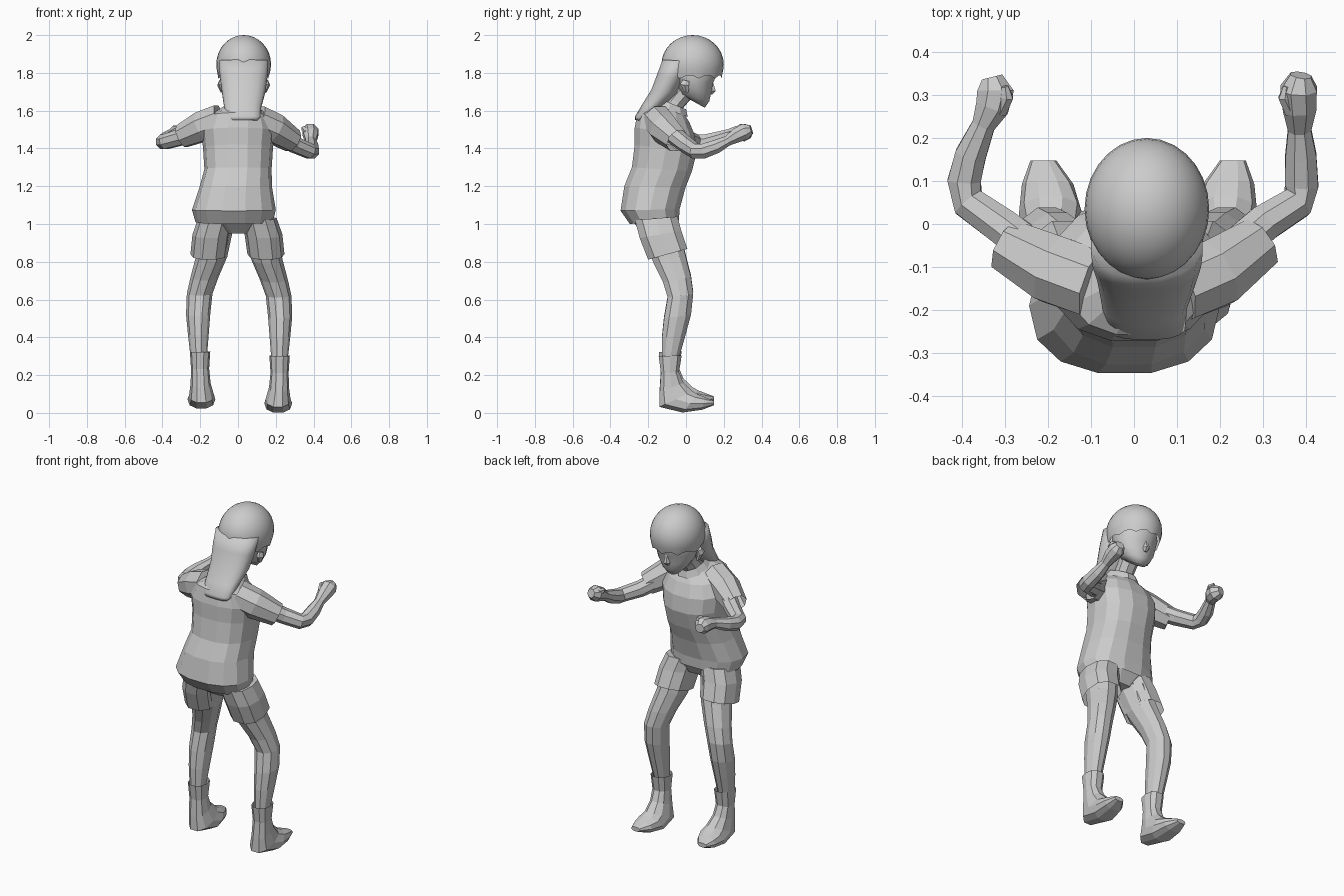
import bpy, bmesh, math
from mathutils import Vector


def skin(name, rings, cap_start=True, cap_end=True, smooth=False):
    """Bridge a list of equal-length point rings into one mesh."""
    bm = bmesh.new()
    vs = [[bm.verts.new(p) for p in r] for r in rings]
    n = len(vs[0])
    for a, b in zip(vs, vs[1:]):
        for i in range(n):
            j = (i + 1) % n
            bm.faces.new((a[i], a[j], b[j], b[i]))
    if cap_start:
        bm.faces.new(vs[0])
    if cap_end:
        bm.faces.new(vs[-1])
    bmesh.ops.recalc_face_normals(bm, faces=bm.faces)
    return finish(name, bm, smooth)


def finish(name, bm, smooth=False):
    me = bpy.data.meshes.new(name)
    bm.to_mesh(me)
    bm.free()
    for p in me.polygons:
        p.use_smooth = smooth
    ob = bpy.data.objects.new(name, me)
    bpy.context.collection.objects.link(ob)
    return ob


def loft(name, sections, n=10, power=1.0, side=1, dx=0.0, dz=0.0, **kw):
    """Sections: (x, half width, back y, back z, front y, front z)."""
    rings = []
    for x, w, ya, za, yb, zb in sections:
        ring = []
        for i in range(n):
            t = 2 * math.pi * (i + 0.5) / n
            c, s = math.cos(t), math.sin(t)
            c = math.copysign(abs(c) ** power, c)
            s = math.copysign(abs(s) ** power, s)
            ring.append((side * (x + dx) + w * s,
                         (ya + yb) / 2 + c * (yb - ya) / 2,
                         (za + zb) / 2 + c * (zb - za) / 2 + dz))
        rings.append(ring)
    return skin(name, rings, **kw)


def tube(name, path, n=8, **kw):
    """Path: (x, y, z, radius)."""
    pts = [Vector(p[:3]) for p in path]
    rings = []
    for i, p in enumerate(pts):
        t = (pts[min(i + 1, len(pts) - 1)] - pts[max(i - 1, 0)]).normalized()
        u = t.cross(Vector((0, 0, 1))).normalized()
        v = u.cross(t)
        r = path[i][3]
        rings.append([p + r * (math.cos(a) * u + math.sin(a) * v)
                      for a in (2 * math.pi * (k + 0.5) / n for k in range(n))])
    return skin(name, rings, **kw)


# shirt body, leaning forward
loft("shirt", [
    (-.02, .205, -.30, 1.00, -.035, 1.02),
    (-.022, .222, -.35, 1.07, -.03, 1.08),
    (-.012, .192, -.33, 1.20, .00, 1.19),
    (.0, .178, -.29, 1.30, .035, 1.28),
    (.0, .185, -.275, 1.42, .06, 1.38),
    (.0, .195, -.275, 1.51, .05, 1.47),
    (.005, .165, -.26, 1.59, .02, 1.54),
    (.015, .08, -.19, 1.65, -.01, 1.585)],
    n=14, power=.85, cap_start=False, cap_end=False)

# collar and neck
loft("collar", [
    (.015, .095, -.20, 1.645, .015, 1.565),
    (.02, .075, -.17, 1.675, .005, 1.605)], n=10, cap_start=False, cap_end=False)
tube("neck", [(.015, -.10, 1.58, .06), (.02, -.05, 1.65, .052), (.025, .0, 1.71, .055)])

# face
loft("head", [
    (.03, .115, -.08, 1.88, .16, 1.85),
    (.03, .125, -.08, 1.82, .165, 1.79),
    (.03, .12, -.07, 1.77, .145, 1.745),
    (.03, .108, -.05, 1.73, .135, 1.695),
    (.03, .08, -.03, 1.69, .125, 1.65),
    (.03, .045, .01, 1.665, .10, 1.615)], n=16, smooth=True)
loft("nose", [
    (.03, .008, .12, 1.75, .145, 1.75),
    (.03, .02, .115, 1.70, .16, 1.705),
    (.03, .012, .115, 1.685, .14, 1.685)], n=6)
for s, label in ((-1, "left"), (1, "right")):
    loft(label + "_ear", [
        (.03 * s + .118, .012, -.02, 1.765, .02, 1.755),
        (.03 * s + .124, .016, -.035, 1.74, .02, 1.73),
        (.03 * s + .112, .010, -.01, 1.70, .015, 1.695)], n=6, side=s)

# hair cap with a jagged fringe
bm = bmesh.new()
bmesh.ops.create_uvsphere(bm, u_segments=28, v_segments=16, radius=1)
bmesh.ops.delete(bm, geom=[v for v in bm.verts if v.co.z < -.45], context='VERTS')
edge = sorted((v for v in bm.verts if v.is_boundary),
              key=lambda v: math.atan2(v.co.y, v.co.x))
for i, v in enumerate(edge):
    v.co.z -= .10 if i % 3 == 0 else 0
for v in bm.verts:
    v.co = Vector((.03 + .145 * v.co.x, .035 + .165 * v.co.y, 1.845 + .155 * v.co.z))
finish("hair_cap", bm, True)

# long hair falling down the back
loft("back_hair", [
    (.03, .132, -.125, 1.87, .03, 1.86),
    (.03, .128, -.155, 1.79, -.01, 1.77),
    (.03, .117, -.185, 1.71, -.05, 1.69),
    (.025, .10, -.235, 1.63, -.13, 1.61),
    (.028, .092, -.27, 1.57, -.21, 1.56),
    (.028, .075, -.27, 1.55, -.23, 1.548)], n=16, power=.85, smooth=True)

# sleeves, arms and thumbs
tube("left_sleeve", [(-.09, -.14, 1.555, .085), (-.19, -.105, 1.515, .085),
                     (-.295, -.05, 1.465, .066)], cap_end=False)
tube("right_sleeve", [(.10, -.15, 1.55, .085), (.19, -.115, 1.505, .085),
                      (.29, -.045, 1.44, .066)], cap_end=False)
radii = (.05, .046, .042, .042, .039, .029, .042, .046, .026)
arms = {
    "left": [(-.20, -.09, 1.51), (-.30, -.01, 1.46), (-.385, .05, 1.435),
             (-.395, .10, 1.435), (-.38, .16, 1.45), (-.35, .23, 1.475),
             (-.33, .27, 1.48), (-.322, .31, 1.48), (-.33, .342, 1.48)],
    "right": [(.20, -.09, 1.49), (.30, .0, 1.42), (.38, .05, 1.385),
              (.39, .09, 1.385), (.388, .16, 1.41), (.385, .22, 1.44),
              (.385, .27, 1.47), (.383, .315, 1.49), (.388, .346, 1.50)]}
for label, path in arms.items():
    tube(label + "_arm", [p + (r,) for p, r in zip(path, radii)])
    x, y, z = path[6]
    s = 1 if label == "left" else -1
    tube(label + "_thumb", [(x + .02 * s, y - .01, z + .015, .016),
                            (x + .035 * s, y + .025, z + .035, .016),
                            (x + .03 * s, y + .05, z + .04, .009)], n=6)

# pelvis of the shorts
loft("shorts_seat", [
    (-.015, .185, -.31, 1.10, -.05, 1.10),
    (-.01, .185, -.285, 1.01, -.04, 1.03),
    (.0, .10, -.22, .95, -.08, .96)], n=12, power=.85)

# legs: shorts leg, bare leg, sock and shoe on each side
for s, label, dx, dz in ((-1, "left", -.012, .022), (1, "right", 0, 0)):
    loft(label + "_shorts_leg", [
        (.11, .095, -.275, 1.02, -.04, 1.04),
        (.135, .10, -.25, .925, -.02, .965),
        (.148, .098, -.205, .81, .012, .87)],
        n=10, power=.85, side=s, dx=.5 * abs(dx), cap_end=False)
    loft(label + "_leg", [
        (.125, .085, -.23, .93, -.03, .97),
        (.152, .083, -.175, .79, .0, .84),
        (.19, .074, -.125, .69, .03, .72),
        (.215, .068, -.10, .61, .042, .63),
        (.223, .064, -.12, .50, .03, .52),
        (.222, .055, -.13, .40, .0, .41),
        (.22, .044, -.13, .29, -.035, .29),
        (.22, .040, -.13, .20, -.04, .20)], n=10, side=s, dx=dx, dz=dz * .5)
    loft(label + "_sock_and_shoe", [
        (.22, .054, -.147, .30, -.02, .305),
        (.22, .048, -.135, .21, -.035, .215),
        (.217, .053, -.142, .11, -.01, .16),
        (.212, .066, -.145, .03, .04, .115),
        (.213, .074, -.02, .0, .065, .10),
        (.22, .06, .085, .015, .10, .085),
        (.23, .03, .148, .04, .148, .066)],
        n=10, power=.85, side=s, dx=1.6 * dx, dz=dz, cap_start=False)
